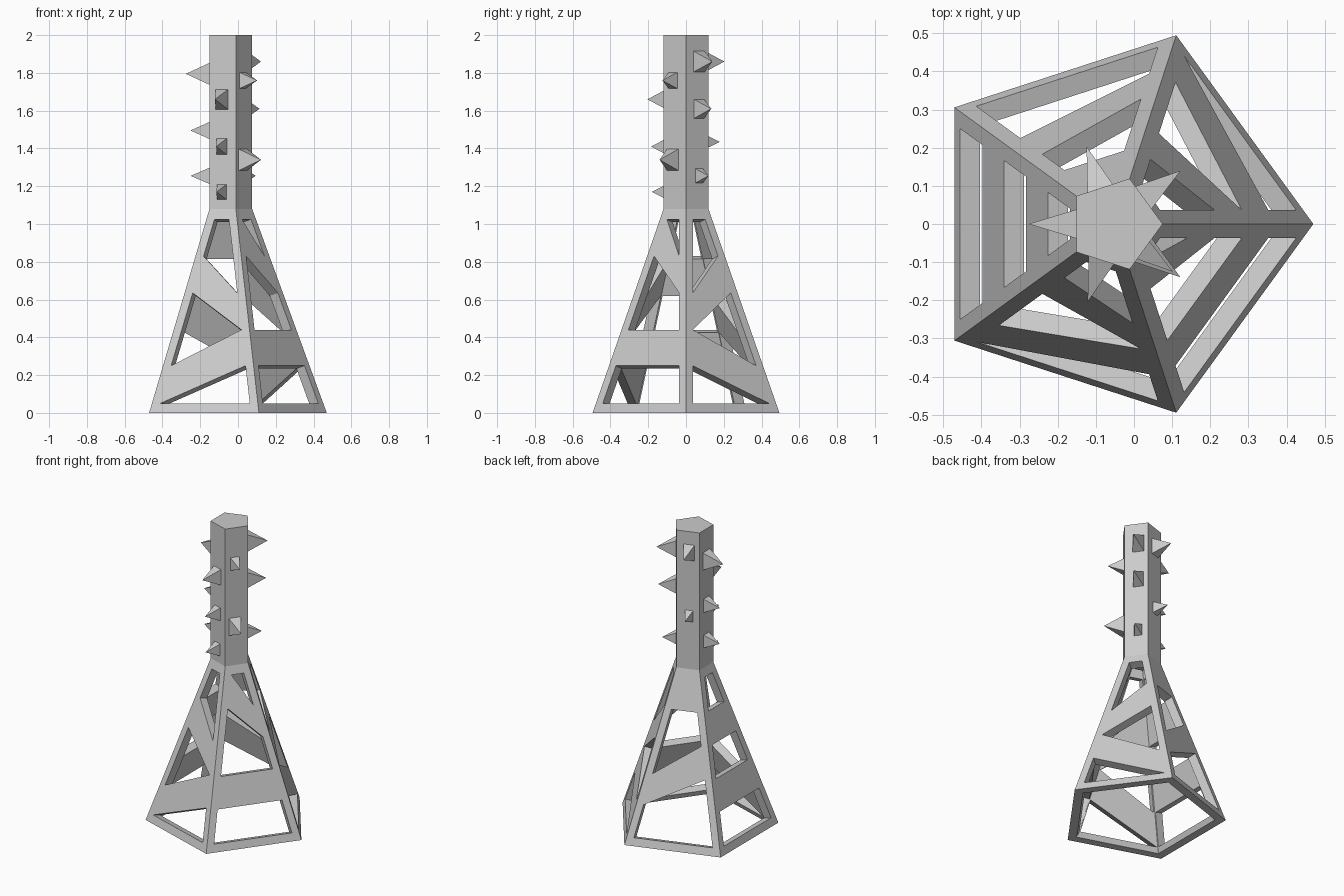
import bpy, bmesh
from math import cos, sin, pi
from mathutils import Vector, Matrix

if "Cube" in bpy.data.objects:
    bpy.data.objects.remove(bpy.data.objects["Cube"])

CX = -0.05                      # axis of the pentagon
R_BASE, R_TOP, H_BASE, H = 0.52, 0.125, 1.08, 2.0
POST = 0.045                    # half width of each corner post
LEVELS = [0, 0.05, 0.25, 0.44, 0.635, 0.83, 1.025, H_BASE]


def corner(i, z):
    r = R_BASE + (R_TOP - R_BASE) * min(z / H_BASE, 1)
    a = 2 * pi * i / 5
    return Vector((CX + r * cos(a), r * sin(a), z))


def finish(bm, name):
    mesh = bpy.data.meshes.new(name)
    bm.to_mesh(mesh)
    bm.free()
    ob = bpy.data.objects.new(name, mesh)
    bpy.context.collection.objects.link(ob)
    return ob


# Lattice base: posts, bottom and top bars, and two bands per side
# each band is (level slot at left post, level slot at right post)
BANDS = [[(1, 0), (2, 3)],
         [(1, 2), (4, 4)],
         [(1, 1), (3, 3)],
         [(0, 1), (3, 2)],
         [(1, 1), (4, 3)]]
bm = bmesh.new()
for i, bands in enumerate(BANDS):
    A = [corner(i, z) for z in LEVELS]
    B = [corner(i + 1, z) for z in LEVELS]
    d = (B[0] - A[0]).normalized() * POST
    A, L, Rt, B = [[bm.verts.new(p) for p in col] for col in
                   (A, [p + d for p in A], [p - d for p in B], B)]
    for k in range(len(LEVELS) - 1):
        bm.faces.new((A[k], L[k], L[k + 1], A[k + 1]))
        bm.faces.new((Rt[k], B[k], B[k + 1], Rt[k + 1]))
    for l, r in [(0, 0)] + [(a + 1, b + 1) for a, b in bands] + [(6, 6)]:
        bm.faces.new((L[l], Rt[r], Rt[r + 1], L[l + 1]))
bmesh.ops.remove_doubles(bm, verts=bm.verts, dist=0.0005)
base = finish(bm, "lattice_base")
mod = base.modifiers.new("thickness", 'SOLIDIFY')
mod.thickness = 0.055
mod.offset = -1
mod.use_even_offset = True
bpy.context.view_layer.objects.active = base
base.select_set(True)
bpy.ops.object.modifier_apply(modifier=mod.name)
for v in base.data.vertices:    # flat foot on the ground
    v.co.z = max(v.co.z, 0)

# Five-sided column
bm = bmesh.new()
lo = [bm.verts.new(corner(i, H_BASE)) for i in range(5)]
hi = [bm.verts.new(corner(i, H)) for i in range(5)]
bm.faces.new(lo[::-1])
bm.faces.new(hi)
for i in range(5):
    j = (i + 1) % 5
    bm.faces.new((lo[i], lo[j], hi[j], hi[i]))
finish(bm, "column")

# Pyramid spikes: per side, sideways shift then (z, base height, length)
SPIKES = [(0.012, [(1.86, 0.115, 0.12), (1.61, 0.105, 0.11), (1.255, 0.08, 0.085)]),
          (0.008, [(1.86, 0.11, 0.115), (1.435, 0.08, 0.09)]),
          (0.0, [(1.795, 0.12, 0.125), (1.495, 0.095, 0.1), (1.255, 0.09, 0.1)]),
          (-0.005, [(1.66, 0.11, 0.115), (1.41, 0.09, 0.095), (1.17, 0.085, 0.09)]),
          (-0.012, [(1.76, 0.09, 0.095), (1.34, 0.12, 0.12)])]
bm = bmesh.new()
for i, (shift, spikes) in enumerate(SPIKES):
    a = 2 * pi * (i + 0.5) / 5
    out, side = Vector((cos(a), sin(a), 0)), Vector((-sin(a), cos(a), 0))
    for z, tall, length in spikes:
        c = Vector((CX, 0, z)) + out * R_TOP * cos(pi / 5) + side * shift
        w, h = side * tall * 0.33, Vector((0, 0, tall / 2))
        q = [bm.verts.new(c + p - out * 0.005) for p in (-w - h, w - h, w + h, h - w)]
        tip = bm.verts.new(c + out * length)
        bm.faces.new(q[::-1])
        for k in range(4):
            bm.faces.new((q[k], q[(k + 1) % 4], tip))
finish(bm, "spikes")
